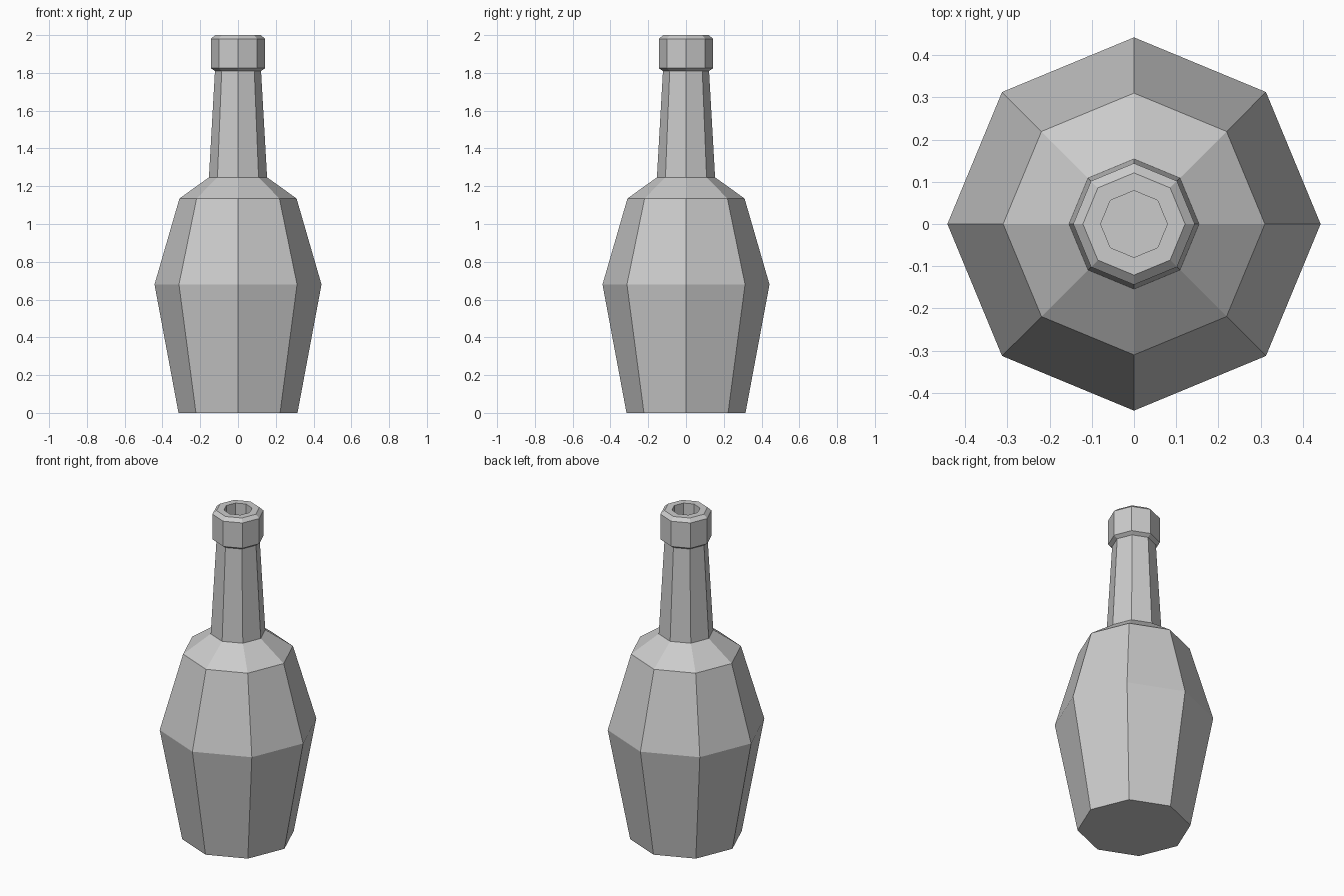
import bpy, bmesh, math

if "Cube" in bpy.data.objects:
    bpy.data.objects.remove(bpy.data.objects["Cube"])

SIDES = 8


def lathe(name, profile):
    """Revolve a (radius, z) profile into a closed, flat-faced octagonal solid."""
    bm = bmesh.new()
    rings = []
    for r, z in profile:
        rings.append([bm.verts.new((r * math.cos(math.tau * i / SIDES),
                                    r * math.sin(math.tau * i / SIDES), z))
                      for i in range(SIDES)])
    for a, b in zip(rings, rings[1:]):
        for i in range(SIDES):
            j = (i + 1) % SIDES
            bm.faces.new((a[i], a[j], b[j], b[i]))
    bm.faces.new(rings[0][::-1])
    bm.faces.new(rings[-1])
    bmesh.ops.recalc_face_normals(bm, faces=bm.faces)
    mesh = bpy.data.meshes.new(name)
    bm.to_mesh(mesh)
    bm.free()
    obj = bpy.data.objects.new(name, mesh)
    bpy.context.collection.objects.link(obj)
    return obj


# Whole bottle as one continuous surface
lathe("bottle", [
    (0.315, 0.0), (0.442, 0.68), (0.31, 1.135),   # body
    (0.154, 1.247), (0.122, 1.81),                # shoulder and neck
    (0.144, 1.825), (0.144, 1.98), (0.121, 2.0),  # collar
    (0.079, 2.0), (0.079, 1.82),                  # mouth recess
])
